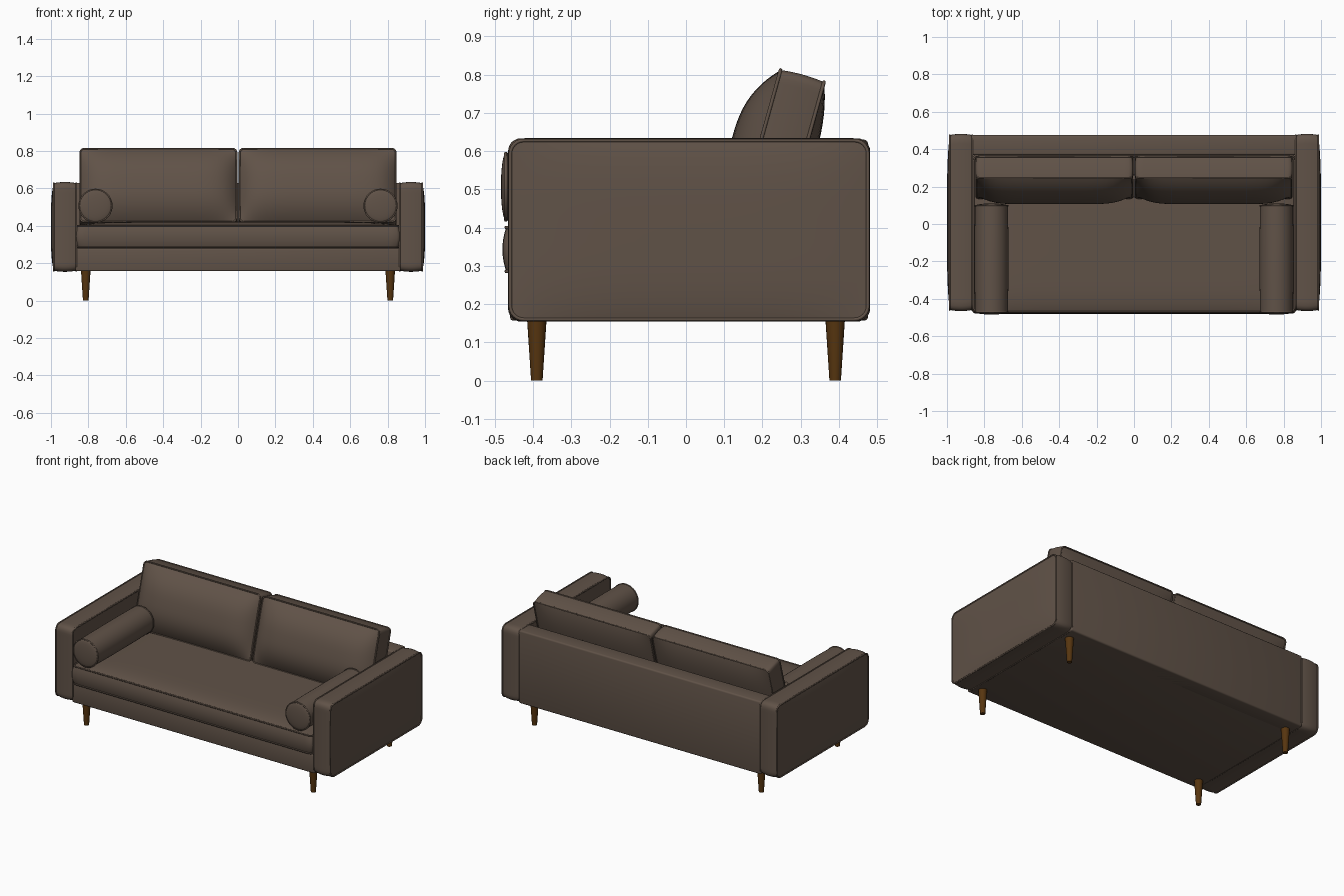
import bpy, bmesh, math
from mathutils import Matrix, Vector

if "Cube" in bpy.data.objects:
    bpy.data.objects.remove(bpy.data.objects["Cube"])


def material(name, rgb):
    m = bpy.data.materials.new(name)
    m.diffuse_color = (*rgb, 1)
    m.use_nodes = True
    m.node_tree.nodes["Principled BSDF"].inputs["Base Color"].default_value = m.diffuse_color
    return m


FABRIC = material("brown upholstery", (0.118, 0.085, 0.064))
WOOD = material("dark walnut wood", (0.095, 0.036, 0.005))


def finish(name, bm, mat, angle=40):
    bmesh.ops.recalc_face_normals(bm, faces=bm.faces[:])
    me = bpy.data.meshes.new(name)
    bm.to_mesh(me)
    bm.free()
    me.materials.append(mat)
    ob = bpy.data.objects.new(name, me)
    bpy.context.collection.objects.link(ob)
    bpy.ops.object.select_all(action='DESELECT')
    ob.select_set(True)
    bpy.context.view_layer.objects.active = ob
    bpy.ops.object.shade_smooth_by_angle(angle=math.radians(angle))
    return ob


def piping(name, points, radius=0.005):
    cu = bpy.data.curves.new(name, 'CURVE')
    cu.dimensions = '3D'
    cu.bevel_depth = radius
    cu.bevel_resolution = 1
    sp = cu.splines.new('POLY')
    sp.points.add(len(points) - 1)
    for p, co in zip(sp.points, points):
        p.co = (*co, 1)
    sp.use_cyclic_u = True
    sp.use_smooth = True
    cu.materials.append(FABRIC)
    ob = bpy.data.objects.new(name, cu)
    bpy.context.collection.objects.link(ob)


def cushion(name, w, h, t, r, front, back, side, mat4, power=(6, 6)):
    """Rounded rectangular pad: w by h outline, t thick along local z,
    with bulging faces, slightly puffed walls and piped seams."""
    bm = bmesh.new()
    bmesh.ops.create_cube(bm, size=2)
    bmesh.ops.subdivide_edges(bm, edges=bm.edges[:], cuts=23, use_grid_fill=True)
    for v in bm.verts:
        u, k, s = v.co
        spread = lambda a: math.copysign(1 - (1 - min(1, abs(a))) ** 1.6, a)
        u2, k2 = spread(u), spread(k)
        rim = max(abs(u), abs(k)) > 0.999
        grow = side * (1 - s * s) if rim else 0
        x, y = u2 * (w / 2 + grow), k2 * (h / 2 + grow)
        ix = max(-w / 2 - grow + r, min(w / 2 + grow - r, x))
        iy = max(-h / 2 - grow + r, min(h / 2 + grow - r, y))
        d = Vector((x - ix, y - iy))
        if d.length > 1e-7:
            d = d.normalized() * max(abs(d.x), abs(d.y))
        z = s * t / 2
        if abs(s) > 0.999:
            puff = (1 - abs(u2) ** power[0]) * (1 - abs(k2) ** power[1])
            z += puff * (front if s > 0 else -back)
        v.co = mat4 @ Vector((ix + d.x, iy + d.y, z))
    finish(name, bm, FABRIC)
    # piped seams on both rims
    for tag, z in (("front", t / 2), ("back", -t / 2)):
        pts = []
        for q, (sx, sy) in enumerate(((1, 1), (-1, 1), (-1, -1), (1, -1))):
            for i in range(7):
                a = math.radians(90 * q + 15 * i)
                pts.append(mat4 @ Vector((sx * (w / 2 - r) + r * math.cos(a),
                                          sy * (h / 2 - r) + r * math.sin(a), z)))
        piping(f"{name}_{tag}_piping", pts)


def box(name, lo, hi, bevel):
    lo, hi = Vector(lo), Vector(hi)
    bm = bmesh.new()
    bmesh.ops.create_cube(bm, size=1)
    for v in bm.verts:
        v.co = (lo + hi) / 2 + Vector([a * b for a, b in zip(v.co, hi - lo)])
    bmesh.ops.bevel(bm, geom=bm.edges[:], offset=bevel, segments=3,
                    profile=0.5, affect='EDGES')
    finish(name, bm, FABRIC)


def lathe(name, profile, mat4, mat, steps=32):
    """Revolve (radius, height) points about local z."""
    bm = bmesh.new()
    vs = [bm.verts.new((rad, 0, z)) for rad, z in profile]
    es = [bm.edges.new(p) for p in zip(vs, vs[1:])]
    bmesh.ops.spin(bm, geom=vs + es, axis=(0, 0, 1), cent=(0, 0, 0),
                   steps=steps, angle=math.tau)
    bmesh.ops.remove_doubles(bm, verts=bm.verts[:], dist=1e-5)
    bmesh.ops.transform(bm, matrix=mat4, verts=bm.verts[:])
    finish(name, bm, mat)


# Frame: base rail and back
box("base", (-0.87, -0.46, 0.157), (0.87, 0.46, 0.278), 0.008)
box("back_frame", (-0.87, 0.368, 0.157), (0.87, 0.476, 0.63), 0.01)

# Seat cushion
cushion("seat_cushion", 1.715, 0.83, 0.115, 0.025, 0.022, 0.005, 0.01,
        Matrix.Translation((0, -0.055, 0.343)), (10, 8))

TILT = Matrix.Rotation(math.radians(90 - 15.5), 4, 'X')
ALONG_X = Matrix(((0, 0, 1, 0), (1, 0, 0, 0), (0, 1, 0, 0), (0, 0, 0, 1)))
ALONG_Y = Matrix.Rotation(math.radians(90), 4, 'X')

for side, sx in (("left", -1), ("right", 1)):
    flip = Matrix.Diagonal((sx, 1, 1, 1))
    # Padded arm
    cushion(f"{side}_arm", 0.935, 0.468, 0.12, 0.035, 0.015, 0.004, 0.006,
            flip @ Matrix.Translation((0.925, 0.008, 0.394)) @ ALONG_X, (4, 4))
    # Leaning back cushion
    cushion(f"{side}_back_cushion", 0.835, 0.405, 0.118, 0.022, 0.075, 0.03, 0.004,
            flip @ Matrix.Translation((0.426, 0.25, 0.601)) @ TILT, (7, 2.6))
    # Bolster with domed, piped ends
    place = flip @ Matrix.Translation((0.762, -0.187, 0.507)) @ ALONG_Y
    dome = [(0.088 * math.sin(a), 0.284 + 0.013 * math.cos(a))
            for a in (math.pi / 2 * i / 6 for i in range(7))]
    lathe(f"{side}_bolster", dome + [(0.09, 0.15), (0.09, -0.15)]
          + [(p, -z) for p, z in reversed(dome)], place, FABRIC, 40)
    for end, z in (("front", 0.284), ("back", -0.284)):
        piping(f"{side}_bolster_{end}_piping",
               [place @ Vector((0.087 * math.cos(a), 0.087 * math.sin(a), z))
                for a in (math.tau * i / 40 for i in range(40))])
    # Tapered legs
    for end, y in (("front", -0.39), ("back", 0.39)):
        lathe(f"{side}_{end}_leg", [(0, 0), (0.015, 0), (0.0255, 0.16), (0, 0.16)],
              Matrix.Translation((sx * 0.814, y, 0)), WOOD, 20)
